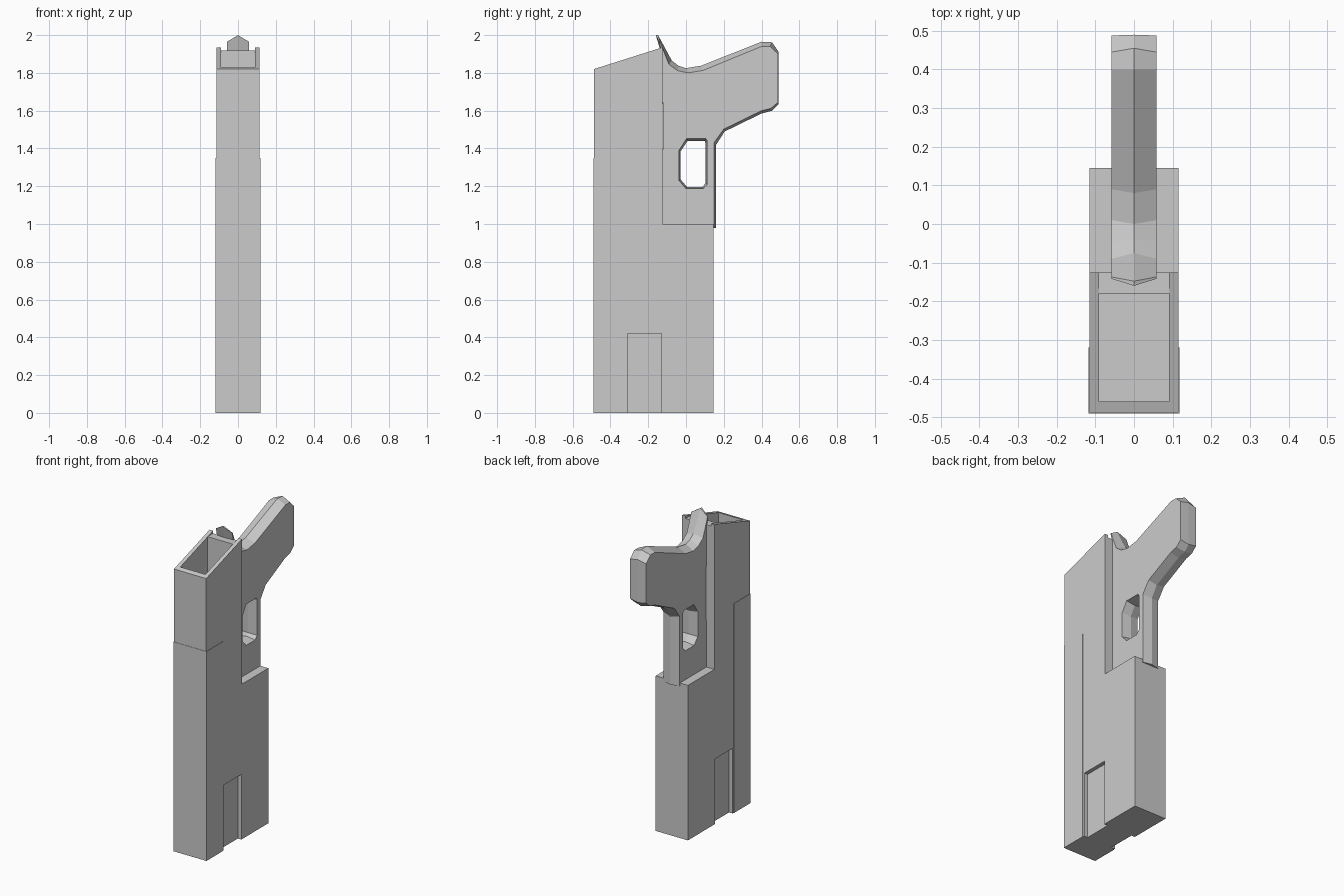
import bpy, bmesh

if "Cube" in bpy.data.objects:
    bpy.data.objects.remove(bpy.data.objects["Cube"])


def finish(name, bm):
    bmesh.ops.recalc_face_normals(bm, faces=bm.faces[:])
    mesh = bpy.data.meshes.new(name)
    bm.to_mesh(mesh)
    bm.free()
    ob = bpy.data.objects.new(name, mesh)
    bpy.context.collection.objects.link(ob)
    return ob


def prism(name, profile, x0, x1):
    """Extrude a (y, z) outline from x0 to x1."""
    bm = bmesh.new()
    face = bm.faces.new([bm.verts.new((x0, y, z)) for y, z in profile])
    ext = bmesh.ops.extrude_face_region(bm, geom=[face])["geom"]
    bmesh.ops.translate(bm, vec=(x1 - x0, 0, 0),
                        verts=[v for v in ext if isinstance(v, bmesh.types.BMVert)])
    return finish(name, bm)


def box(name, x0, x1, y0, y1, z0, z1):
    return prism(name, [(y0, z0), (y1, z0), (y1, z1), (y0, z1)], x0, x1)


def cut(target, cutter):
    cutter.hide_render = True
    mod = target.modifiers.new("cut", "BOOLEAN")
    mod.operation = "DIFFERENCE"
    mod.solver = "EXACT"
    mod.object = cutter
    bpy.context.view_layer.objects.active = target
    bpy.ops.object.modifier_apply(modifier=mod.name)
    bpy.data.objects.remove(cutter)


# Main body: tall sloped front block with the lower rear block
body = prism("body", [(-0.488, 0), (0.145, 0), (0.145, 1.0), (-0.125, 1.0),
                      (-0.125, 1.935), (-0.488, 1.82)], -0.115, 0.115)
cut(body, box("cavity", -0.09, 0.09, -0.46, -0.18, 1.4, 2.2))
cut(body, box("rear_notch", -0.09, 0.09, -0.2, -0.1, 1.918, 2.2))
for s in (-1, 1):
    x0, x1 = sorted((s * 0.09, s * 0.2))
    cut(body, box("side_recess", x0, x1, -0.31, -0.13, -0.1, 0.42))

# Slightly raised lower front sleeve
box("front_sleeve", -0.118, 0.118, -0.49, -0.32, 0, 1.35)

# Grip plate: flat sides with a raised ridge around the rim; (side y, z, ridge y, z)
HALF = 0.058
outer = [(-0.125, 0.98, -0.125, 0.98), (-0.122, 1.63, -0.122, 1.63),
         (-0.13, 1.72, -0.135, 1.72), (-0.128, 1.90, -0.136, 1.92),
         (-0.142, 1.965, -0.16, 2.0), (-0.137, 1.965, -0.148, 2.0),
         (-0.09, 1.845, -0.075, 1.865), (-0.045, 1.812, -0.04, 1.838),
         (0.01, 1.80, 0.0, 1.825), (0.09, 1.813, 0.08, 1.838),
         (0.40, 1.94, 0.40, 1.965), (0.445, 1.94, 0.455, 1.962),
         (0.488, 1.90, 0.49, 1.912), (0.488, 1.645, 0.49, 1.635),
         (0.45, 1.612, 0.457, 1.60), (0.40, 1.60, 0.40, 1.585),
         (0.20, 1.502, 0.205, 1.49), (0.148, 1.43, 0.16, 1.42),
         (0.148, 0.98, 0.16, 0.98)]
hole = [(-0.037, 1.39, -0.028, 1.385), (0.003, 1.452, 0.008, 1.44),
        (0.105, 1.452, 0.10, 1.44), (0.112, 1.44, 0.102, 1.43),
        (0.112, 1.21, 0.102, 1.215), (0.092, 1.187, 0.088, 1.197),
        (0.0, 1.187, 0.005, 1.197), (-0.037, 1.23, -0.028, 1.235)]

bm = bmesh.new()
caps = {-1: [], 1: []}
for loop in (outer, hole):
    mid = [bm.verts.new((0, p[2], p[3])) for p in loop]
    n = len(loop)
    for s in (-1, 1):
        side = [bm.verts.new((s * HALF, p[0], p[1])) for p in loop]
        for i in range(n):
            j = (i + 1) % n
            bm.faces.new((mid[i], mid[j], side[j], side[i]))
            caps[s].append(bm.edges.get((side[i], side[j])))
for s in (-1, 1):
    bmesh.ops.triangle_fill(bm, use_beauty=True, edges=caps[s], normal=(s, 0, 0))
finish("grip", bm)
